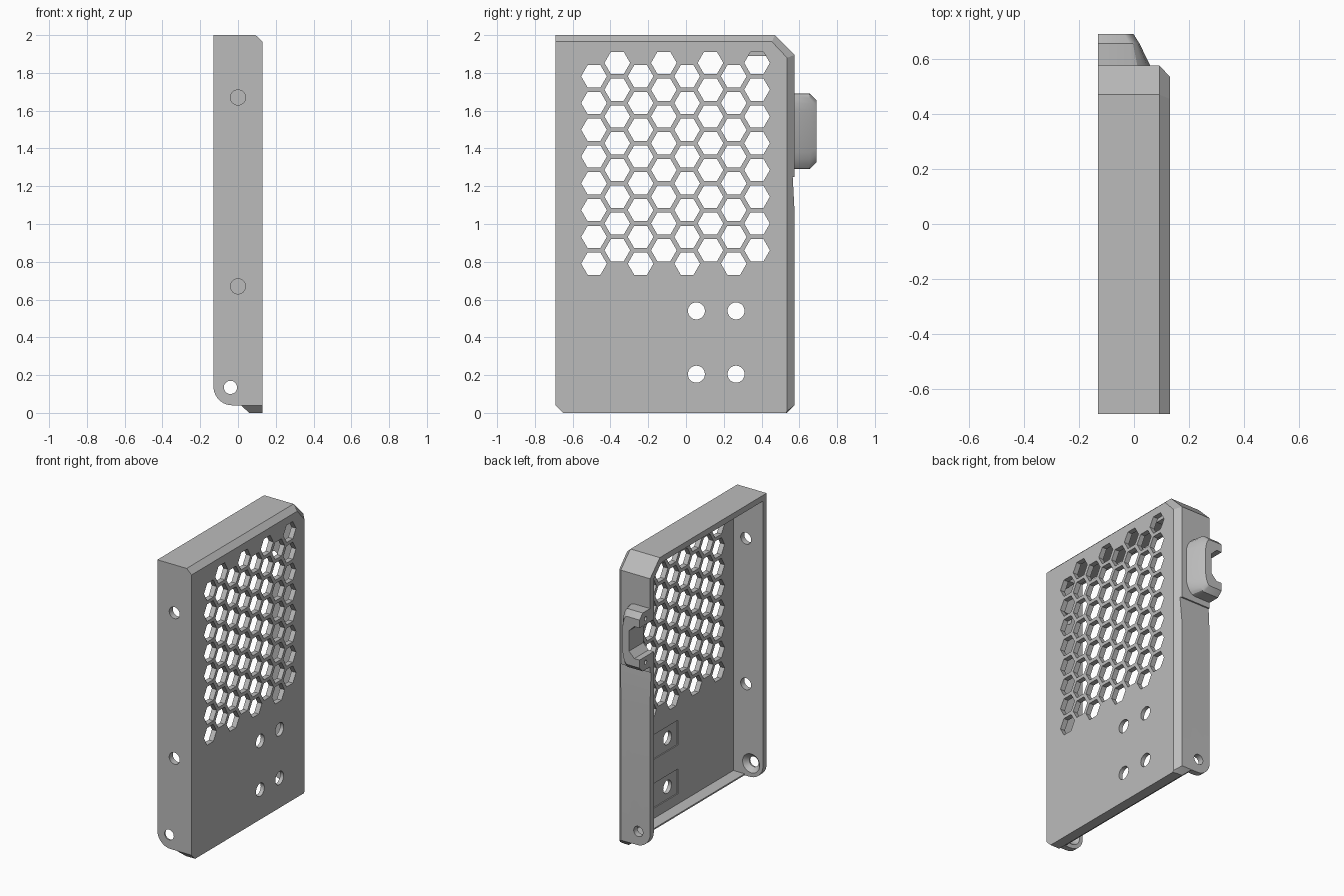
import bpy, bmesh, math

old = bpy.data.objects.get("Cube")
if old:
    bpy.data.objects.remove(old)

grey = bpy.data.materials.new("light_grey")
grey.use_nodes = True
GREY = (0.5, 0.5, 0.5, 1)
grey.diffuse_color = GREY
grey.node_tree.nodes["Principled BSDF"].inputs["Base Color"].default_value = GREY


def finish(name, bm):
    bmesh.ops.recalc_face_normals(bm, faces=bm.faces)
    mesh = bpy.data.meshes.new(name)
    bm.to_mesh(mesh)
    bm.free()
    mesh.materials.append(grey)
    ob = bpy.data.objects.new(name, mesh)
    bpy.context.collection.objects.link(ob)
    return ob


def add_loft(bm, loops):
    """Skin matching loops and cap both ends."""
    rings = [[bm.verts.new(p) for p in loop] for loop in loops]
    n = len(rings[0])
    for a, b in zip(rings, rings[1:]):
        for i in range(n):
            j = (i + 1) % n
            bm.faces.new((a[i], a[j], b[j], b[i]))
    bm.faces.new(rings[0][::-1])
    bm.faces.new(rings[-1])


def along(axis, pts, t):
    """Place a 2D profile at t: (y, z) pairs for x, (x, z) pairs for y."""
    return [(t, u, v) if axis == "x" else (u, t, v) for u, v in pts]


def prism(name, axis, profiles, t0, t1):
    bm = bmesh.new()
    for pts in profiles:
        add_loft(bm, [along(axis, pts, t0), along(axis, pts, t1)])
    return finish(name, bm)


def circle(u, v, r, n=32):
    return [(u + r * math.cos(math.tau * i / n), v + r * math.sin(math.tau * i / n))
            for i in range(n)]


def rect(u0, u1, v0, v1):
    return [(u0, v0), (u1, v0), (u1, v1), (u0, v1)]


def cut(target, cutter, keep=False):
    mod = target.modifiers.new("cut", "BOOLEAN")
    mod.operation = "DIFFERENCE"
    mod.solver = "EXACT"
    mod.object = cutter
    bpy.context.view_layer.objects.active = target
    bpy.ops.object.modifier_apply(modifier=mod.name)
    if not keep:
        bpy.data.objects.remove(cutter)


# Outer shell with bevelled top and back edges on the plate side
full = [(-.69, .04), (-.65, 0), (.535, 0), (.575, .04), (.575, 1.895), (.47, 2), (-.69, 2)]
inset = [(-.69, .04), (-.65, 0), (.53, 0), (.535, .01), (.535, 1.88), (.455, 1.965), (-.69, 1.965)]
bm = bmesh.new()
add_loft(bm, [along("x", full, -.13), along("x", full, .093), along("x", inset, .13)])
shell = finish("panel_shell", bm)

# Hollow interior, open at the side and underneath
cavity = [(-.65, .05), (.535, .05), (.535, 1.878), (.453, 1.96), (-.65, 1.96)]
cut(shell, prism("cavity", "x", [cavity], -.5, .095))
cut(shell, prism("bottom_gap", "x", [rect(-.65, .535, -.3, .3)], -.5, .01))

# Rounded lower wall corners and sloped bottom lip
arc = [(-.03 - .1 * math.sin(a), .14 - .1 * math.cos(a))
       for a in [math.pi / 2 * i / 10 for i in range(11)]]
under = [(-.3, -.2), (.06, -.2), (.06, 0), (.015, .04)] + arc + [(-.3, .14)]
cut(shell, prism("under_cut", "y", [under], -1, 1))

# Honeycomb vents
PITCH = .1417
cells = [circle(-.487 + .1233 * c, 1.782 + PITCH / 2 * (c % 2) - PITCH * r, .068, 6)
         for c in range(8) for r in range(8)]
cut(shell, prism("honeycomb", "x", cells, .05, .2))

# Shallow inside pockets and four mounting holes
cut(shell, prism("pockets", "x", [rect(-.05, .38, z - .085, z + .085) for z in (.205, .54)], .05, .103))
cut(shell, prism("plate_holes", "x", [circle(y, z, .045) for y in (.055, .265) for z in (.205, .54)], .05, .2))

# Front wall holes, pivot holes and inner countersink
cut(shell, prism("front_holes", "y", [circle(0, z, .04) for z in (.67, 1.67)], -.8, -.6))
cut(shell, prism("pivot_holes", "y", [circle(-.04, .135, .035)], -.8, .8))
bm = bmesh.new()
add_loft(bm, [along("y", circle(-.04, .135, r), y) for r, y in ((.035, -.68), (.07, -.645))])
cut(shell, finish("countersink", bm))

# Tapered relief on the back wall
bm = bmesh.new()
relief = [(.575, 1.06), (.6, 1.06), (.6, 1.25), (.565, 1.25)]
add_loft(bm, [along("x", relief, x) for x in (-.2, .2)])
cut(shell, finish("relief", bm))

# Latch on the back wall: faceted, tapering outward
MID = 1.49


def latch_outline(h, x_end, x_mid):
    half = [(-.13, h), (x_end, h)]
    for i in range(1, 5):
        a = math.pi / 2 * i / 5
        half.append((x_end + (x_mid - x_end) * math.sin(a), h * (.35 + .65 * math.cos(a))))
    return [(x, MID + z) for x, z in half] + [(x, MID - z) for x, z in half[::-1]]


bm = bmesh.new()
add_loft(bm, [along("y", latch_outline(*s), y) for s, y in
              (((.2, -.01, .065), .57), ((.2, -.015, .022), .655), ((.165, -.035, 0), .69))])
latch = finish("latch", bm)

# Rounded slot through latch and wall, open to the side
slot_pts = [(-.3, MID - .11), (-.09, MID - .11), (-.05, MID - .07),
            (-.05, MID + .07), (-.09, MID + .11), (-.3, MID + .11)]
slot = prism("latch_slot", "y", [slot_pts], .5, .8)
cut(shell, slot, keep=True)
cut(latch, slot)
cut(latch, prism("pin_holes", "x", [circle(.625, MID + s * .15, .014, 16) for s in (-1, 1)], -.2, -.08))

# Small corner bosses under the top wall
boss = prism("front_corner_boss", "x", [rect(-.655, -.57, 1.885, 1.965)], 0, .1)
cut(boss, prism("boss_hole", "x", [circle(-.61, 1.925, .022, 16)], -.1, .07))
prism("back_corner_boss", "x", [[(.33, 1.89), (.53, 1.89), (.455, 1.965), (.33, 1.965)]], 0, .094)

# Smooth round walls while keeping edges sharp
for ob in (shell, latch, boss):
    bpy.ops.object.select_all(action="DESELECT")
    ob.select_set(True)
    bpy.context.view_layer.objects.active = ob
    bpy.ops.object.shade_smooth_by_angle(angle=math.radians(25))
